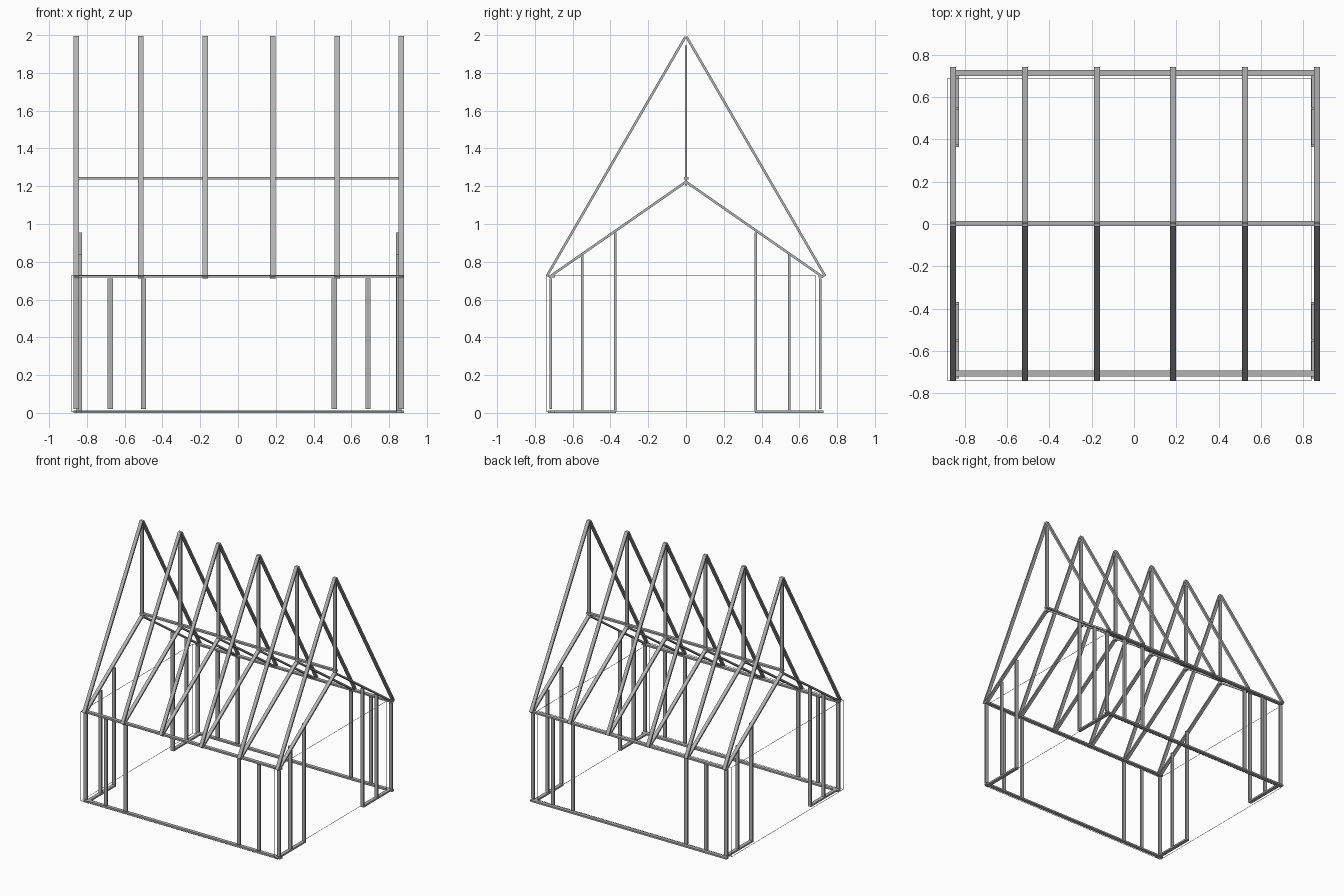
import bpy, bmesh
from mathutils import Vector, Matrix

if "Cube" in bpy.data.objects:
    bpy.data.objects.remove(bpy.data.objects["Cube"])

W, T = 0.028, 0.013          # timber width and thickness

steel = bpy.data.materials.new("mid_grey")
steel.diffuse_color = (0.45, 0.45, 0.45, 1)
steel.use_nodes = True
steel.node_tree.nodes["Principled BSDF"].inputs["Base Color"].default_value = steel.diffuse_color


def add_box(bm, center, size, rot=Matrix.Identity(4)):
    m = Matrix.Translation(center) @ rot @ Matrix.Diagonal((*size, 1))
    bmesh.ops.create_cube(bm, size=1, matrix=m)


def add_span(bm, lo, hi):
    lo, hi = Vector(lo), Vector(hi)
    add_box(bm, (lo + hi) / 2, hi - lo)


def add_slope(bm, x, a, b):
    """Timber in the yz plane from a to b, wide along x."""
    a, b = Vector((x, *a)), Vector((x, *b))
    d = b - a
    rot = Vector((0, 0, 1)).rotation_difference(d).to_matrix().to_4x4()
    add_box(bm, (a + b) / 2, (W, T, d.length), rot)


def finish(bm, name):
    me = bpy.data.meshes.new(name)
    bm.to_mesh(me)
    bm.free()
    me.materials.append(steel)
    ob = bpy.data.objects.new(name, me)
    bpy.context.collection.objects.link(ob)


X0, X1 = -0.87, 0.88

# Roof trusses: rafters, inner chords and a king post
for i, x in enumerate((-0.856, -0.515, -0.174, 0.184, 0.525, 0.865)):
    bm = bmesh.new()
    for s in (-1, 1):
        add_slope(bm, x, (s * 0.737, 0.724), (s * 0.003, 1.991))
        add_slope(bm, x, (s * 0.726, 0.718), (s * 0.002, 1.222))
    add_span(bm, (x - W / 2, -T / 2, 1.205), (x + W / 2, T / 2, 1.945))
    finish(bm, f"roof_truss_{i + 1}")

# Ridge beam
bm = bmesh.new()
add_span(bm, (X0, -0.010, 1.236), (X1, 0.014, 1.25))
finish(bm, "ridge_beam")

# Long walls: sill, top plate and studs
for name, yp, ys in (("front", -0.707, -0.715), ("back", 0.715, 0.710)):
    for part, z in (("sill", 0.0), ("top_plate", 0.717)):
        bm = bmesh.new()
        add_span(bm, (X0, yp - W / 2, z), (X1, yp + W / 2, z + T))
        finish(bm, f"{name}_{part}")
    bm = bmesh.new()
    for x in (-0.856, -0.677, -0.5, 0.51, 0.688, 0.865):
        add_span(bm, (x - W / 2, ys - T / 2, 0.02), (x + W / 2, ys + T / 2, 0.712))
    finish(bm, f"{name}_studs")

# End walls: short sills and studs reaching the inner chords
for name, x in (("left", -0.841), ("right", 0.851)):
    bm = bmesh.new()
    add_span(bm, (x - W / 2, -0.73, 0), (x + W / 2, -0.37, T))
    add_span(bm, (x - W / 2, 0.365, 0), (x + W / 2, 0.725, T))
    finish(bm, f"{name}_sills")
    bm = bmesh.new()
    for y, top in ((-0.55, 0.84), (-0.375, 0.955), (0.37, 0.955), (0.547, 0.84)):
        add_span(bm, (x - W / 2, y - T / 2, 0.01), (x + W / 2, y + T / 2, top))
    finish(bm, f"{name}_studs")

# Thin outline frame around the lower storey
bm = bmesh.new()
xs, ys, zs, r = (-0.883, 0.84), (-0.739, 0.687), (0.008, 0.727), 0.001
for a in (0, 1):
    for b in (0, 1):
        add_span(bm, (xs[0], ys[a] - r, zs[b] - r), (xs[1], ys[a] + r, zs[b] + r))
        add_span(bm, (xs[a] - r, ys[0], zs[b] - r), (xs[a] + r, ys[1], zs[b] + r))
        add_span(bm, (xs[a] - r, ys[b] - r, zs[0]), (xs[a] + r, ys[b] + r, zs[1]))
finish(bm, "outline_frame")
